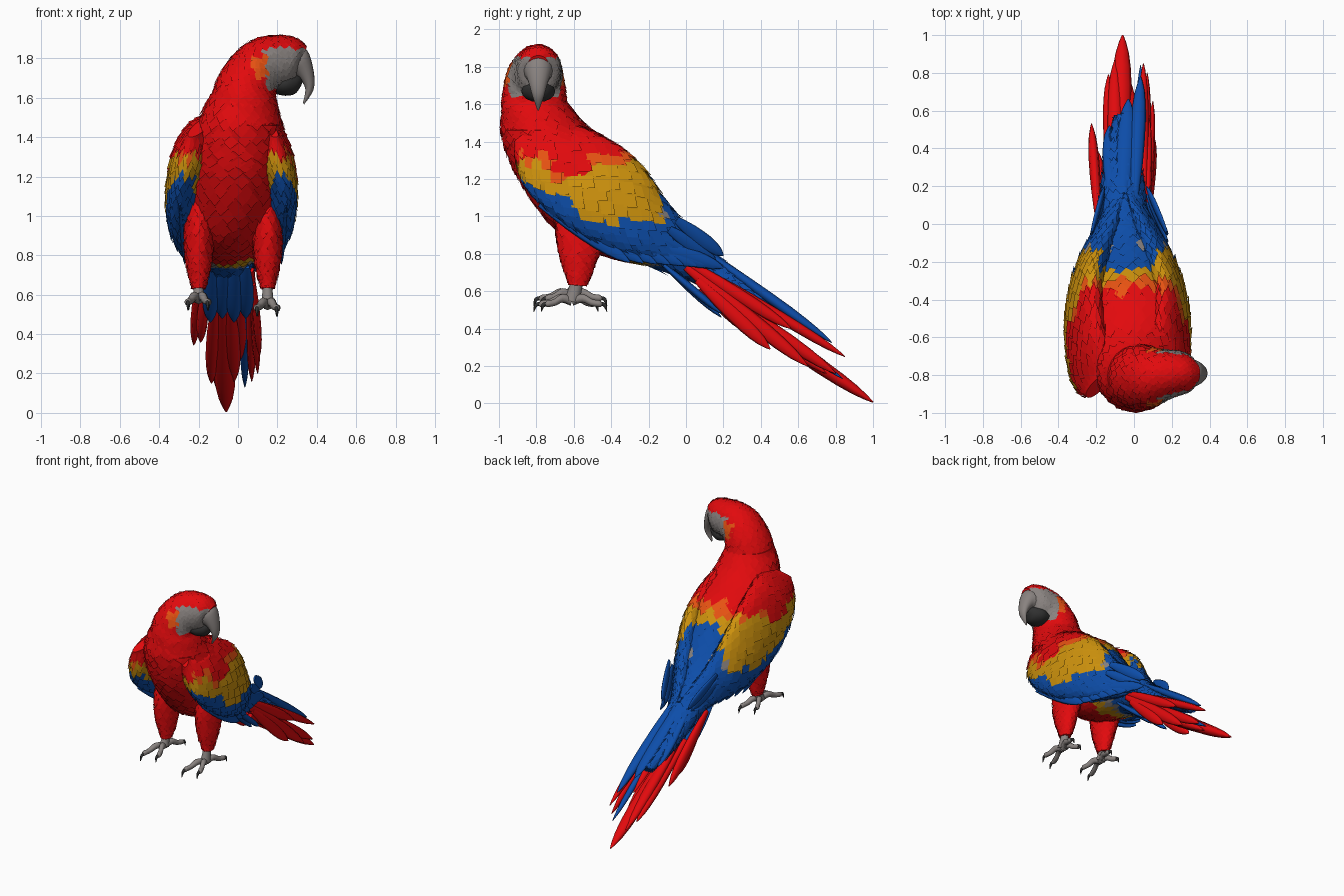
import bpy, bmesh, math, random
from mathutils import Vector

random.seed(4)
if "Cube" in bpy.data.objects:
    bpy.data.objects.remove(bpy.data.objects["Cube"])

COLOURS = {
    "red": (0.76, 0.003, 0.004), "orange": (0.8, 0.085, 0.006),
    "yellow": (0.62, 0.29, 0.004), "blue": (0.004, 0.075, 0.4),
    "grey": (0.25, 0.225, 0.215), "dark_grey": (0.03, 0.03, 0.03),
}
MATS = {}
for key, rgb in COLOURS.items():
    m = bpy.data.materials.new(key)
    m.use_nodes = True
    m.diffuse_color = (*rgb, 1)
    m.specular_intensity = 0
    bsdf = m.node_tree.nodes["Principled BSDF"]
    bsdf.inputs["Base Color"].default_value = (*rgb, 1)
    bsdf.inputs["Roughness"].default_value = 1
    bsdf.inputs["Specular IOR Level"].default_value = 0
    MATS[key] = m


def loft(name, rows, rule, axis=0, sides=20, steps=4, lean=0, plume=0, lift=0.012):
    """Skin ellipses. Row: centre on axis, two in-plane ends, half width.
    plume = +1 or -1 adds overlapping feathers pointing along or against the loft."""
    last = len(rows) - 1

    def row_at(t):
        t = min(max(t, 0), last)
        i = min(int(t), last - 1)
        f = t - i
        a, b, c, d = (rows[min(max(k, 0), last)] for k in (i - 1, i, i + 1, i + 2))
        return [q + f / 2 * (r - p + f * (2 * p - 5 * q + 4 * r - s + f * (3 * (q - r) + s - p)))
                for p, q, r, s in zip(a, b, c, d)]

    def surface(t, ang):
        c, p1, p2, q1, q2, w = row_at(t)
        P, Q = [p1, p2], [q1, q2]
        P.insert(axis, c - lean)
        Q.insert(axis, c + lean)
        P, Q = Vector(P), Vector(Q)
        v = Vector((0, 0, 0))
        v[axis] = max(w, 0.001)
        off = (P - Q) / 2 * math.cos(ang) + v * math.sin(ang)
        return (P + Q) / 2 + off, off.normalized()

    colour = rule if callable(rule) else (lambda p, o: rule)
    used = []

    def slot(key):
        if key not in used:
            used.append(key)
        return used.index(key)

    bm = bmesh.new()
    n = last * steps
    turn = math.tau / sides
    rings = [[bm.verts.new(surface(i / steps, j * turn)[0]) for j in range(sides)]
             for i in range(n + 1)]
    for i in range(n):
        for j in range(sides):
            k = (j + 1) % sides
            f = bm.faces.new((rings[i][j], rings[i][k], rings[i + 1][k], rings[i + 1][j]))
            f.smooth = True
            f.material_index = slot(colour(*surface((i + .5) / steps, (j + .5) * turn)))
    for i, ring in ((0, rings[0]), (n, rings[-1])):
        bm.faces.new(ring).material_index = slot(colour(*surface(i / steps, 0)))
    bmesh.ops.recalc_face_normals(bm, faces=bm.faces)

    # overlapping kite-shaped feathers
    for i in range(n if plume else 0):
        for j in range(sides):
            t = (i + .5 + random.uniform(-.3, .3)) / steps
            a = (j + .5 * (i % 2) + random.uniform(-.2, .2)) * turn
            d = plume / steps
            root, out = surface(t, a)
            pts = [root]
            for dt, da, up in ((.9, .6, .5), (1.8, 0, 1), (.9, -.6, .5)):
                p, o = surface(t + dt * d, a + da * turn)
                pts.append(p + o * lift * up * random.uniform(.6, 1.2))
            f = bm.faces.new([bm.verts.new(p) for p in pts])
            f.normal_update()
            if f.normal.dot(out) < 0:
                f.normal_flip()
            middle = (pts[0] + pts[2]) / 2
            wobble = Vector([random.gauss(0, lift * .7) for _ in range(3)])
            f.material_index = slot(colour(middle + wobble, out))

    mesh = bpy.data.meshes.new(name)
    bm.to_mesh(mesh)
    bm.free()
    for key in used:
        mesh.materials.append(MATS[key])
    ob = bpy.data.objects.new(name, mesh)
    bpy.context.collection.objects.link(ob)


def limb(name, pts, rule, **kw):
    """Tube through points (x, y, z, half width in x, half depth)."""
    rows = []
    for i, (x, y, z, w, d) in enumerate(pts):
        a, b = pts[max(i - 1, 0)], pts[min(i + 1, len(pts) - 1)]
        nrm = Vector((a[2] - b[2], b[1] - a[1])).normalized() * d
        rows.append((x, y + nrm.x, z + nrm.y, y - nrm.x, z - nrm.y, w))
    loft(name, rows, rule, **kw)


def quill(name, base, tip, w, d, key):
    """One long feather, pointed at the tip."""
    a, b = Vector(base), Vector(tip)
    shape = ((0, .5), (.3, .9), (.65, 1), (.88, .65), (1, .08))
    limb(name, [(*a.lerp(b, t), w * s, d * s) for t, s in shape], key, sides=8, steps=2)


# colour rules
def wing_colour(p, out):
    line = 1.22 if -.7 < p.y < -.5 else 1.29
    if p.y < -.35 and p.z > line + .025:
        return "red"
    if p.y < -.3 and p.z > line:
        return "orange"
    edge = .965 + .52 * max(0, -.42 - p.y)
    rear = -.15 if abs(p.x + .03) > .14 else -.24
    if p.z > edge and p.y < rear:
        return "yellow"
    return "grey" if .97 < p.z < 1.06 and p.y < -.11 and p.y > rear else "blue"


def body_colour(p, out):
    if .65 * out.y + .75 * out.z > 0:
        return wing_colour(p, out)
    if p.y > -.33 and p.z < .84:
        return "yellow" if p.y < -.24 else "grey" if p.y < -.17 else "blue"
    return "red"


def head_colour(p, out):
    if p.x > .14 and 1.64 < p.z < 1.85:
        return "grey"
    if .075 < p.x <= .14 and 1.7 < p.z < 1.81:
        return "orange"
    return "red"


# body: x centre, back (y, z), front (y, z), half width
loft("body", [
    (.02, -.64, 1.62, -.97, 1.62, .16),
    (.01, -.53, 1.48, -.99, 1.47, .21),
    (0, -.33, 1.36, -.95, 1.32, .25),
    (-.01, -.22, 1.21, -.89, 1.19, .25),
    (-.02, -.09, 1.03, -.77, 1.01, .235),
    (-.04, .0, .92, -.61, .86, .2),
    (-.05, .06, .86, -.38, .77, .17),
    (-.06, .1, .83, -.1, .72, .13)], body_colour, sides=24, plume=1)

# head turned to its left: y centre, crown (x, z), throat (x, z), half width
loft("head", [
    (-.78, -.16, 1.46, .22, 1.46, .2),
    (-.81, -.13, 1.62, .2, 1.56, .175),
    (-.81, -.08, 1.74, .19, 1.61, .165),
    (-.81, .01, 1.85, .2, 1.64, .15),
    (-.8, .11, 1.905, .22, 1.65, .132),
    (-.79, .22, 1.915, .26, 1.66, .115),
    (-.79, .3, 1.9, .29, 1.69, .095),
    (-.79, .35, 1.86, .31, 1.76, .055)], head_colour, axis=1, sides=24, plume=-1, lift=.008)
loft("upper_beak", [
    (-.79, .29, 1.86, .28, 1.7, .085),
    (-.79, .352, 1.84, .3, 1.7, .07),
    (-.79, .385, 1.73, .325, 1.68, .048),
    (-.79, .383, 1.64, .342, 1.64, .03),
    (-.79, .335, 1.565, .33, 1.575, .005)], "grey", axis=1, sides=16)
loft("lower_beak", [
    (-.79, .18, 1.71, .19, 1.62, .08),
    (-.79, .25, 1.73, .24, 1.61, .09),
    (-.79, .31, 1.72, .29, 1.62, .06),
    (-.79, .33, 1.69, .32, 1.66, .02)], "dark_grey", axis=1, sides=16)

for side, s in (("left", 1), ("right", -1)):
    cx = -.025
    # folded wing: outward offset, top (y, z), bottom (y, z), half thickness
    wing = [(.17, -.8, 1.5, -.92, 1.4, .04), (.2, -.63, 1.5, -.89, 1.22, .085),
            (.225, -.42, 1.41, -.78, 1.07, .09), (.225, -.24, 1.27, -.58, .92, .09),
            (.18, -.1, 1.07, -.36, .81, .09), (.12, .03, .92, -.14, .76, .065),
            (.06, .16, .8, .08, .73, .025)]
    loft(side + "_wing", [(cx + s * r[0] - .02 * i / 6, *r[1:]) for i, r in enumerate(wing)],
         wing_colour, lean=s * .045, plume=1, lift=.015)
    # flight feathers along the lower wing edge
    for k in range(8):
        u = k / 7
        quill(f"{side}_flight_feather_{k + 1}",
              (cx + s * (.27 - .06 * u), -.78 + .55 * u, 1.07 - .2 * u),
              (cx + s * (.245 - .14 * u), -.3 + .5 * u, .755 - .03 * u), .012, .042, "blue")
    for k in range(3):
        quill(f"{side}_upper_feather_{k + 1}",
              (cx + s * .2, -.13 + .04 * k, .88 + .05 * k),
              (cx + s * .11 - .02, .12 + .04 * k, .73 + .03 * k), .014, .04, "blue")

    # leg, ankle and toes
    x = cx + s * .175
    dz = -.015 * s
    limb(side + "_thigh", [(x, -.52, 1.02, .07, .17), (x, -.56, .9, .075, .14),
                           (x, -.575, .78, .067, .1), (x, -.575, .69, .05, .07),
                           (x, -.58, .63, .032, .045)], "red", sides=14, plume=1, lift=.008)
    limb(side + "_ankle", [(x, -.575, .69, .028, .032), (x, -.59, .62, .027, .035),
                           (x, -.61, .56 + dz, .035, .04)], "grey", sides=10)
    for k, (tx, ty) in enumerate(((-.055, -.175), (.045, -.14), (-.05, .12), (.05, .16))):
        z = .56 + dz
        limb(f"{side}_toe_{k + 1}", [
            (x, -.61, z, .024, .024), (x + tx * .4, -.61 + ty * .35, z + .018, .021, .023),
            (x + tx * .75, -.61 + ty * .65, z - .005, .018, .018),
            (x + tx, -.61 + ty * .9, z - .012, .017, .018),
            (x + tx, -.61 + ty, z - .02, .01, .011)], "grey", sides=8, steps=3)
        limb(f"{side}_claw_{k + 1}", [
            (x + tx, -.61 + ty * .95, z - .012, .011, .012),
            (x + tx, -.61 + ty * 1.1, z - .02, .009, .01),
            (x + tx, -.61 + ty * 1.17, z - .055, .002, .002)], "dark_grey", sides=6)

# blue feathers over and under the tail root
loft("tail_root", [
    (-.06, .02, .91, -.2, .73, .14), (-.06, .13, .82, .02, .66, .125),
    (-.06, .28, .7, .2, .57, .105), (-.06, .42, .59, .36, .5, .09),
    (-.05, .58, .47, .54, .42, .05)], "blue", plume=1, sides=16, lift=.015)
for k in range(4):
    x = -.14 + .06 * k
    quill(f"undertail_feather_{k + 1}", (x, -.12, .74), (x, .19, .46 + .02 * (k % 2)),
          .04, .02, "blue")

# long tail feathers: base, tip, half width, half depth, colour
TAIL = [
    ((-.08, .2, .55), (-.06, 1, .006), .055, .04, "red"),
    ((-.1, .2, .58), (-.1, .87, .11), .04, .03, "red"),
    ((-.12, .18, .54), (-.135, .79, .15), .035, .03, "red"),
    ((-.04, .2, .54), (-.02, .75, .16), .04, .03, "red"),
    ((.01, .2, .58), (.01, .62, .27), .035, .025, "red"),
    ((-.19, .02, .72), (-.225, .53, .345), .028, .045, "red"),
    ((-.17, .08, .62), (-.19, .38, .36), .028, .04, "red"),
    ((.07, 0, .73), (.1, .65, .2), .022, .042, "red"),
    ((.08, .06, .66), (.11, .45, .29), .02, .04, "red"),
    ((.06, .1, .64), (.07, .8, .16), .024, .038, "red"),
    ((.07, 0, .76), (.08, .56, .4), .02, .035, "red"),
    ((.05, .12, .7), (.05, .85, .25), .028, .028, "red"),
    ((0, .12, .8), (.035, .78, .325), .04, .028, "blue"),
    ((-.06, .15, .79), (-.03, .66, .41), .05, .02, "blue"),
    ((-.12, .15, .77), (-.13, .52, .47), .04, .02, "blue"),
    ((.03, .2, .58), (.035, .84, .13), .022, .02, "blue"),
]
for k, feather in enumerate(TAIL):
    quill(f"tail_feather_{k + 1}", *feather)
